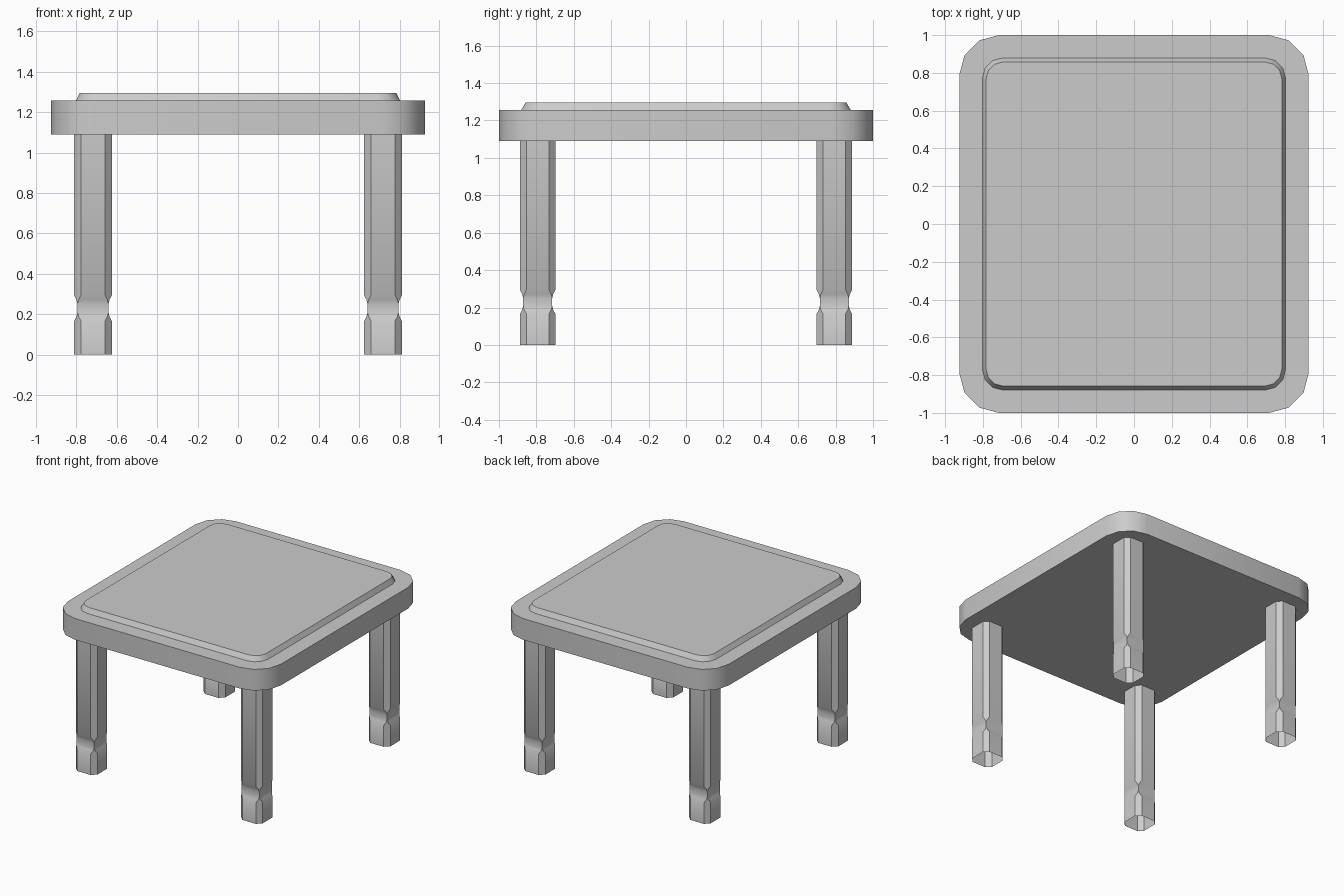
import bpy, bmesh
from math import cos, sin, pi, radians

if "Cube" in bpy.data.objects:
    bpy.data.objects.remove(bpy.data.objects["Cube"])


def rounded_rect(hx, hy, r, segs):
    """Outline of a rectangle with rounded (segs > 1) or chamfered (segs = 1) corners."""
    pts = []
    for q, (sx, sy) in enumerate([(1, 1), (-1, 1), (-1, -1), (1, -1)]):
        for i in range(segs + 1):
            a = pi / 2 * (q + i / segs)
            pts.append((sx * (hx - r) + r * cos(a), sy * (hy - r) + r * sin(a)))
    return pts


def loft(name, sections, centre=(0, 0), bottom=True, top=True):
    """Skin a stack of (z, outline) sections."""
    bm = bmesh.new()
    rings = [[bm.verts.new((x, y, z)) for x, y in outline] for z, outline in sections]
    n = len(rings[0])
    for a, b in zip(rings, rings[1:]):
        for i in range(n):
            j = (i + 1) % n
            bm.faces.new((a[i], a[j], b[j], b[i]))
    if bottom:
        bm.faces.new(rings[0][::-1])
    if top:
        bm.faces.new(rings[-1])
    bmesh.ops.remove_doubles(bm, verts=bm.verts, dist=0.0005)
    mesh = bpy.data.meshes.new(name)
    bm.to_mesh(mesh)
    bm.free()
    obj = bpy.data.objects.new(name, mesh)
    obj.location = (*centre, 0)
    bpy.context.collection.objects.link(obj)
    bpy.ops.object.select_all(action='DESELECT')
    obj.select_set(True)
    bpy.context.view_layer.objects.active = obj
    bpy.ops.object.shade_smooth_by_angle(angle=radians(32))
    return obj


# Table top slab with rounded corners
slab = rounded_rect(0.925, 1.0, 0.21, 3)
loft("table_top", [(1.09, slab), (1.257, slab)])

# Raised panel with a bevelled rim
loft("raised_panel", [(1.257, rounded_rect(0.803, 0.88, 0.11, 3)),
                      (1.295, rounded_rect(0.783, 0.858, 0.09, 3))], bottom=False)

# Legs: chamfered square posts, open at the foot, with a groove near the bottom
HX, HY, C = 0.094, 0.095, 0.035
post = rounded_rect(HX, HY, C, 1)
neck = rounded_rect(HX - C / 2, HY - C / 2, 0.0, 1)
mid = rounded_rect(HX - 0.012, HY - 0.012, C - 0.024, 1)
leg_sections = [(0.0, post), (0.165, post), (0.188, mid), (0.21, neck),
                (0.25, neck), (0.272, mid), (0.295, post), (1.09, post)]
for sy, end in ((-1, "front"), (1, "back")):
    for sx, side in ((-1, "left"), (1, "right")):
        loft(f"{end}_{side}_leg", leg_sections, (sx * 0.718, sy * 0.793),
             bottom=False, top=False)
